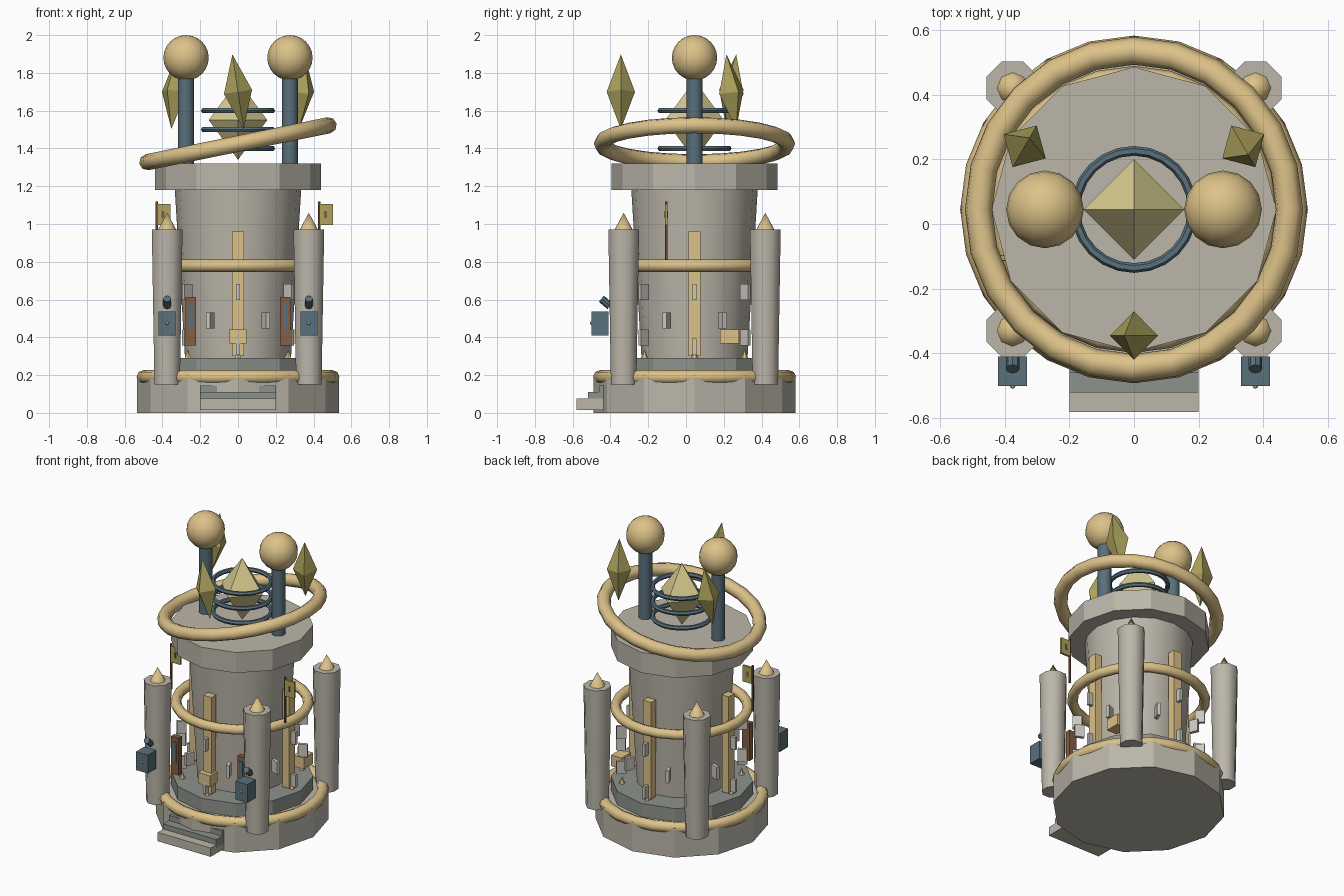
import bpy, math
from math import sin, cos, pi, radians

if "Cube" in bpy.data.objects:
    bpy.data.objects.remove(bpy.data.objects["Cube"])

CY = 0.045  # tower axis is slightly behind the origin (steps stick out in front)


def mat(name, rgb):
    m = bpy.data.materials.new(name)
    m.diffuse_color = (*rgb, 1)
    m.use_nodes = True
    m.node_tree.nodes["Principled BSDF"].inputs["Base Color"].default_value = m.diffuse_color
    return m


STONE = mat("stone", (0.50, 0.47, 0.40))
PALE = mat("pale_stone", (0.60, 0.58, 0.52))
SLATE = mat("slate", (0.27, 0.29, 0.26))
GOLD = mat("gold", (0.72, 0.54, 0.25))
OLIVE = mat("olive_crystal", (0.42, 0.37, 0.11))
LEMON = mat("pale_crystal", (0.68, 0.61, 0.28))
BLUE = mat("blue_metal", (0.10, 0.16, 0.20))
BROWN = mat("brown_wood", (0.24, 0.11, 0.06))


def finish(name, m, smooth=None):
    o = bpy.context.object
    o.name = name
    o.data.materials.append(m)
    if smooth:
        bpy.ops.object.shade_smooth_by_angle(angle=radians(smooth))
    return o


def box(name, m, loc, size, rz=0):
    bpy.ops.mesh.primitive_cube_add(size=1, location=loc, rotation=(0, 0, rz))
    bpy.context.object.scale = size
    return finish(name, m)


def cone(name, m, x, y, z0, z1, r0, r1, n, turn=0.0, smooth=None):
    # first vertex is put on the +x axis when n is a multiple of 4
    bpy.ops.mesh.primitive_cone_add(vertices=n, radius1=r0, radius2=r1, depth=z1 - z0,
                                    location=(x, y, (z0 + z1) / 2), rotation=(0, 0, turn))
    return finish(name, m, smooth)


def ring(name, m, z, R, r, n=24, k=8, rot=(0, 0, 0)):
    bpy.ops.mesh.primitive_torus_add(location=(0, CY, z), rotation=rot, major_radius=R,
                                     minor_radius=r, major_segments=n, minor_segments=k)
    return finish(name, m, 50)


def octa(name, m, loc, r, h, rot):
    v = [(r, 0, 0), (0, r, 0), (-r, 0, 0), (0, -r, 0), (0, 0, h), (0, 0, -h)]
    f = [t for i in range(4) for t in ((i, (i + 1) % 4, 4), ((i + 1) % 4, i, 5))]
    me = bpy.data.meshes.new(name)
    me.from_pydata(v, [], f)
    o = bpy.data.objects.new(name, me)
    bpy.context.collection.objects.link(o)
    o.location, o.rotation_euler = loc, rot
    me.materials.append(m)
    return o


def polar(r, a):
    return r * cos(a), CY + r * sin(a)


# base, tier, tower and cap
cone("base", STONE, 0, CY, 0, 0.2, 0.535, 0.535, 12)
cone("tier", SLATE, 0, CY, 0.19, 0.29, 0.44, 0.44, 12)
cone("tower", STONE, 0, CY, 0.28, 1.19, 0.28, 0.335, 16, smooth=30)
cone("cap", STONE, 0, CY, 1.18, 1.32, 0.44, 0.44, 12)

# entrance steps
for i, y in enumerate((-0.58, -0.52, -0.46)):
    box("step", STONE if i == 0 else SLATE, (0, (y - 0.40) / 2, 0.045 + 0.035 * i),
        (0.4, -0.40 - y, 0.06))

# gold bands and the tilted halo
ring("base_band", GOLD, 0.19, 0.5, 0.037)
ring("middle_band", GOLD, 0.78, 0.41, 0.033)
ring("tilted_halo", GOLD, 1.425, 0.49, 0.043, rot=(0, radians(-11.5), 0))

# corner pillars with pointed tips
for sx in (-1, 1):
    for sy in (-1, 1):
        x, y = 0.375 * sx, CY + 0.375 * sy
        cone("pillar", STONE, x, y, 0.15, 0.97, 0.073, 0.088, 8, pi / 8, smooth=50)
        cone("pillar_tip", GOLD, x, y, 0.97, 1.06, 0.048, 0, 8, smooth=50)

# ribs on the four sides
for i in range(4):
    a = i * pi / 2
    box("rib", GOLD, (*polar(0.35, a), 0.63), (0.05, 0.062, 0.66), a)

# rows of small stone blocks and gold studs around the tower
for i in range(8):
    a = i * pi / 4
    box("upper_block", PALE, (*polar(0.38, a), 0.64), (0.06, 0.02, 0.085), a)
    box("middle_block", PALE, (*polar(0.385, a + pi / 8), 0.49), (0.06, 0.022, 0.085), a + pi / 8)
    box("lower_block", PALE, (*polar(0.38, a), 0.35 if i % 2 == 0 else 0.40),
        (0.06, 0.02, 0.085), a)
    cone("stud", GOLD, *polar(0.375, a), 0.288, 0.338, 0.02, 0, 6)

# gold crates
box("front_crate", GOLD, (0, -0.325, 0.405), (0.09, 0.08, 0.075))
box("side_crate", GOLD, (0.33, CY + 0.185, 0.405), (0.08, 0.1, 0.075))

for s in (-1, 1):
    # door panels with dark insets
    box("door_panel", BROWN, (0.25 * s, -0.305, 0.485), (0.057, 0.035, 0.255))
    box("door_inset", BLUE, (0.25 * s, -0.322, 0.51), (0.026, 0.012, 0.14))
    # lock boxes and lamps on the front pillars
    box("lock_box", BLUE, (0.375 * s, -0.455, 0.473), (0.09, 0.09, 0.125))
    bpy.ops.mesh.primitive_uv_sphere_add(segments=8, ring_count=6, radius=0.009,
                                         location=(0.375 * s, -0.5, 0.475))
    finish("lock_knob", GOLD)
    bpy.ops.mesh.primitive_cylinder_add(vertices=8, radius=0.021, depth=0.06,
                                        location=(0.375 * s, -0.425, 0.585),
                                        rotation=(radians(50), 0, 0))
    finish("lamp", BLUE)
    # flags
    cone("flag_pole", BROWN, 0.43 * s, -0.105, 0.81, 1.12, 0.007, 0.007, 6)
    box("flag", OLIVE, (0.43 * s + 0.038, -0.105, 1.05), (0.07, 0.014, 0.11))
    box("flag_patch", BROWN, (0.43 * s + 0.033, -0.105, 1.05), (0.014, 0.02, 0.035))
    # posts with spheres
    cone("post", BLUE, 0.275 * s, CY, 1.31, 1.82, 0.043, 0.043, 12, smooth=40)
    bpy.ops.mesh.primitive_uv_sphere_add(segments=16, ring_count=12, radius=0.12,
                                         location=(0.275 * s, CY, 1.88))
    finish("sphere", GOLD, 40)

# central crystal inside three hoops
octa("core_crystal", LEMON, (0, CY, 1.55), 0.155, 0.21, (0, 0, 0))
for z in (1.4, 1.5, 1.6):
    ring("hoop", BLUE, z, 0.181, 0.015, 24, 6)

# three leaning crystals
for d in (-90, 30, 150):
    a = radians(d)
    octa("outer_crystal", OLIVE, (*polar(0.39, a), 1.7), 0.075, 0.2, (0.15, 0, a))
